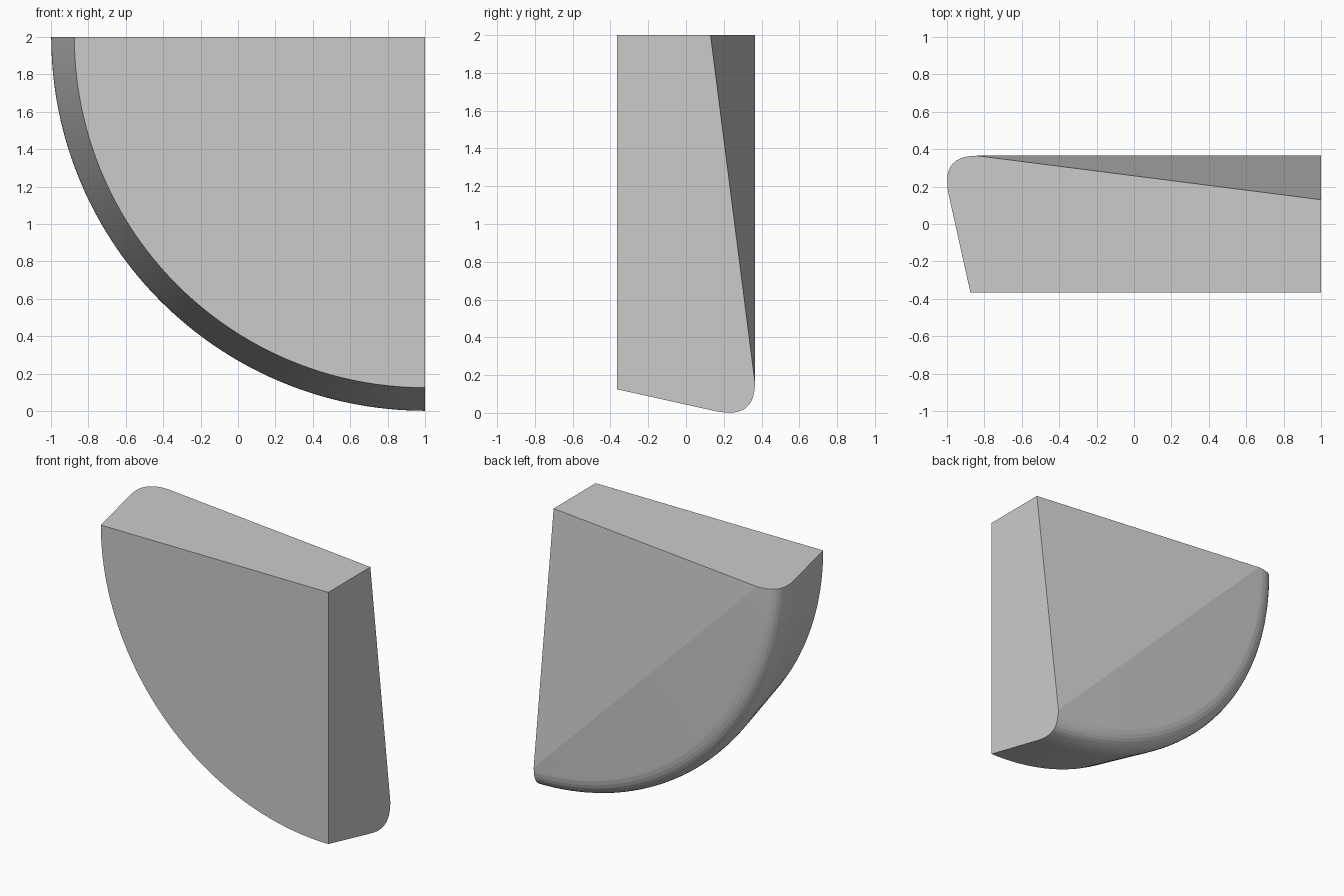
import bpy, bmesh
from math import sin, cos, pi, radians
from mathutils import Vector
from mathutils.geometry import interpolate_bezier

if "Cube" in bpy.data.objects:
    bpy.data.objects.remove(bpy.data.objects["Cube"])

grey = bpy.data.materials.new("plain grey")
grey.use_nodes = True
colour = (0.6, 0.6, 0.6, 1)
grey.diffuse_color = colour
grey.node_tree.nodes["Principled BSDF"].inputs["Base Color"].default_value = colour

HALF_DEPTH = 0.365
STEPS = 48

# Rim section as (radius, y): sloped wall, then a rounded back edge
rounding = interpolate_bezier(Vector((1.985, 0.13)), Vector((2.013, 0.25)),
                              Vector((2.013, HALF_DEPTH)), Vector((1.84, HALF_DEPTH)), 14)
section = [(1.875, -HALF_DEPTH)] + [(p.x, p.y) for p in rounding]

bm = bmesh.new()


def arc(radius, y):
    """Quarter circle about the upper corner at x = 1, z = 2."""
    angles = [pi / 2 * i / STEPS for i in range(STEPS + 1)]
    return [bm.verts.new((1 - radius * cos(a), y, 2 - radius * sin(a))) for a in angles]


rings = [arc(r, y) for r, y in section]
front_corner = bm.verts.new((1, -HALF_DEPTH, 2))
back_corner = bm.verts.new((1, 0.13, 2))

# Curved rim
for a, b in zip(rings, rings[1:]):
    for i in range(STEPS):
        bm.faces.new((a[i], a[i + 1], b[i + 1], b[i]))

# Flat front, back segment and sloping back triangle
bm.faces.new([front_corner] + rings[0])
bm.faces.new(rings[-1])
bm.faces.new((back_corner, rings[-1][0], rings[-1][-1]))

# Straight top and side cuts
for end in (0, -1):
    bm.faces.new([front_corner] + [ring[end] for ring in rings] + [back_corner])

bmesh.ops.recalc_face_normals(bm, faces=bm.faces)
mesh = bpy.data.meshes.new("quarter_wedge")
bm.to_mesh(mesh)
bm.free()
mesh.materials.append(grey)

wedge = bpy.data.objects.new("quarter_wedge", mesh)
bpy.context.collection.objects.link(wedge)
bpy.context.view_layer.objects.active = wedge
wedge.select_set(True)
bpy.ops.object.shade_smooth_by_angle(angle=radians(5))
